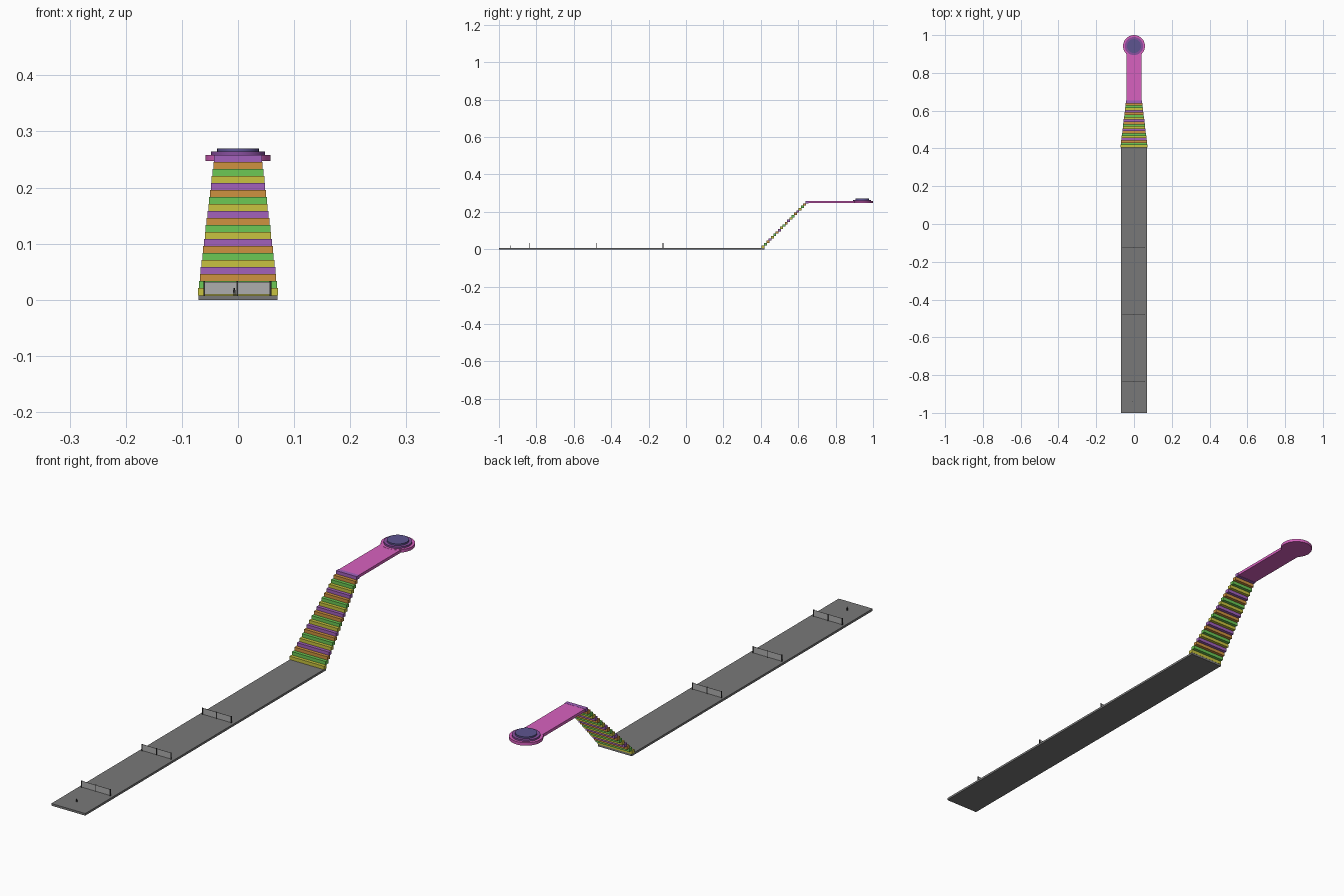
import bpy

if "Cube" in bpy.data.objects:
    bpy.data.objects.remove(bpy.data.objects["Cube"])

def material(name, rgb):
    m = bpy.data.materials.new(name)
    m.diffuse_color = (*rgb, 1)
    m.use_nodes = True
    m.node_tree.nodes["Principled BSDF"].inputs["Base Color"].default_value = m.diffuse_color
    return m

GREY = material("track_grey", (0.19, 0.19, 0.19))
PANEL = material("panel_grey", (0.42, 0.42, 0.42))
DARK = material("post_dark", (0.03, 0.03, 0.03))
PINK = material("pink", (0.68, 0.12, 0.52))
PLUM = material("plum", (0.25, 0.08, 0.35))
BLUE = material("blue", (0.11, 0.09, 0.28))
STEPS = [material("yellow", (0.58, 0.55, 0.05)), material("green", (0.15, 0.58, 0.09)),
         material("orange", (0.62, 0.29, 0.05)), material("purple", (0.36, 0.12, 0.50))]

def box(name, x0, x1, y0, y1, z0, z1, mat):
    bpy.ops.mesh.primitive_cube_add(size=1, location=((x0 + x1) / 2, (y0 + y1) / 2, (z0 + z1) / 2))
    o = bpy.context.object
    o.name = name
    o.scale = (x1 - x0, y1 - y0, z1 - z0)
    bpy.ops.object.transform_apply(location=False, rotation=False, scale=True)
    o.data.materials.append(mat)
    return o

def disc(name, x, y, r, z0, z1, mat, sides=48):
    bpy.ops.mesh.primitive_cylinder_add(vertices=sides, radius=r, depth=z1 - z0,
                                        location=(x, y, (z0 + z1) / 2))
    o = bpy.context.object
    o.name = name
    o.data.materials.append(mat)
    bpy.ops.object.shade_smooth_by_angle()
    return o

# long flat track
box("track", -0.07, 0.07, -1.0, 0.42, 0, 0.008, GREY)

# hurdles: three posts with two thin panels between
for y in (-0.835, -0.478, -0.123):
    for x in (-0.06, -0.0015, 0.058):
        box("hurdle_post", x - 0.0015, x + 0.0015, y - 0.0015, y + 0.0015, 0.008, 0.033, DARK)
    for x0, x1 in ((-0.0585, -0.003), (0, 0.0565)):
        box("hurdle_panel", x0, x1, y - 0.0007, y + 0.0007, 0.009, 0.032, PANEL)

# tapering staircase in four repeating colours
N = 20
RISE = 0.0125
for i in range(N):
    w = 0.071 - 0.0285 * i / (N - 1)
    y = 0.405 + i * 0.0123
    z = 0.008 + i * RISE
    box("step", -w, w, y, y + 0.0155, z, z + RISE, STEPS[i % 4])

# raised walkway with round end and stacked discs
box("walkway", -0.041, 0.041, 0.647, 0.942, 0.247, 0.2575, PINK)
disc("round_platform", 0, 0.942, 0.058, 0.247, 0.258, PINK)
disc("middle_disc", 0, 0.942, 0.048, 0.258, 0.264, PLUM)
disc("top_disc", 0, 0.942, 0.037, 0.264, 0.27, BLUE)

# tiny standing marker at the start
for x in (-0.0085, -0.0055):
    box("marker_leg", x - 0.0008, x + 0.0008, -0.941, -0.939, 0.008, 0.013, DARK)
box("marker_body", -0.0093, -0.0047, -0.941, -0.939, 0.013, 0.0175, DARK)
disc("marker_head", -0.007, -0.94, 0.0014, 0.0175, 0.0205, DARK, 12)
